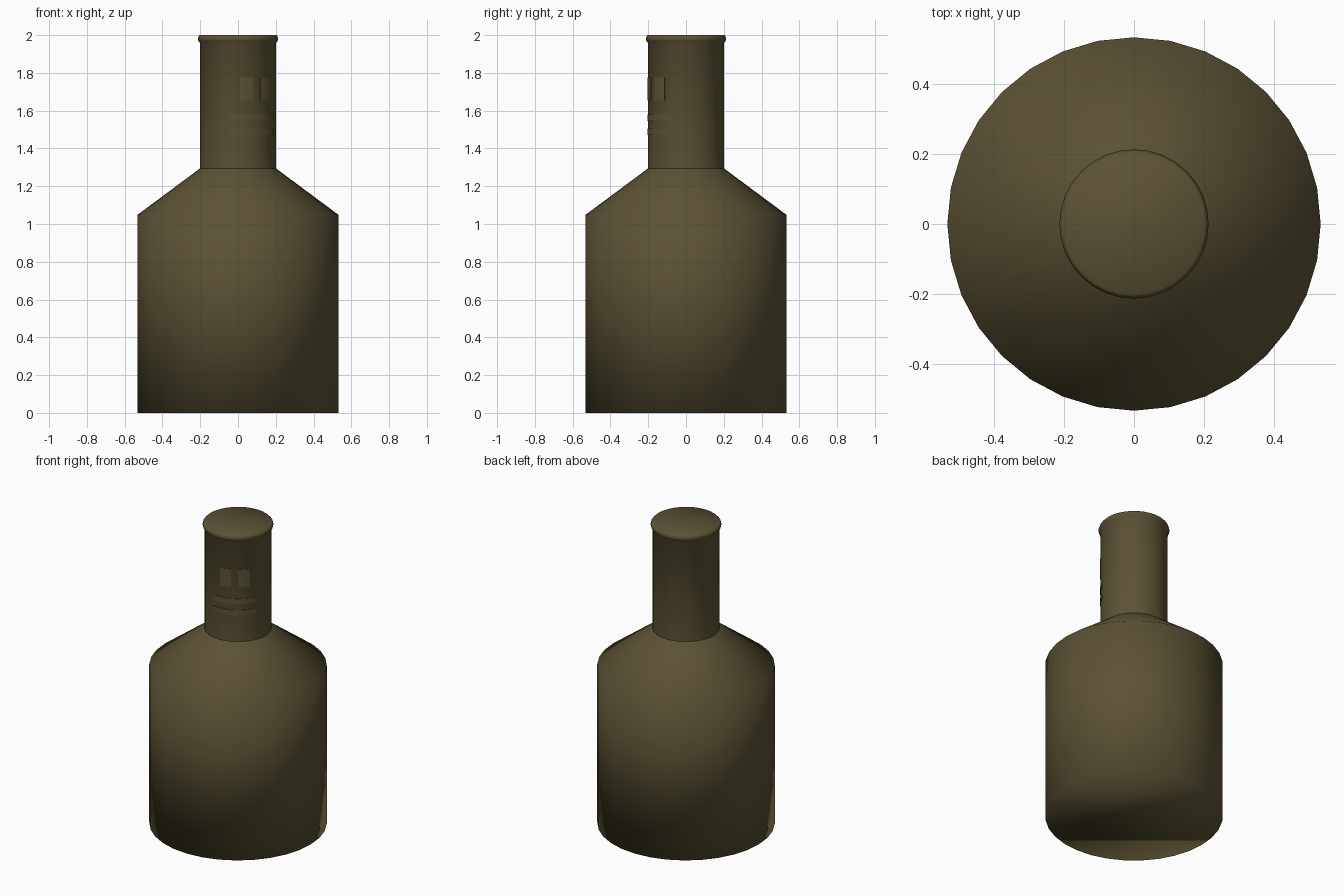
import bpy, bmesh
from math import sin, cos, pi, radians

if "Cube" in bpy.data.objects:
    bpy.data.objects.remove(bpy.data.objects["Cube"])

SIDES = 32
glass = bpy.data.materials.new("dark_olive_glass")
glass.diffuse_color = (0.105, 0.085, 0.035, 1)
glass.use_nodes = True
glass.node_tree.nodes["Principled BSDF"].inputs["Base Color"].default_value = glass.diffuse_color


def finish(name, bm, sharp=None):
    bmesh.ops.recalc_face_normals(bm, faces=bm.faces[:])
    mesh = bpy.data.meshes.new(name)
    bm.to_mesh(mesh)
    bm.free()
    mesh.materials.append(glass)
    obj = bpy.data.objects.new(name, mesh)
    bpy.context.collection.objects.link(obj)
    bpy.ops.object.select_all(action='DESELECT')
    obj.select_set(True)
    bpy.context.view_layer.objects.active = obj
    if sharp is None:
        bpy.ops.object.shade_smooth()
    else:
        bpy.ops.object.shade_smooth_by_angle(angle=radians(sharp))
    return obj


def lathe(name, profile, cap_bottom=False, cap_top=False):
    bm = bmesh.new()
    rings = [[bm.verts.new((r * cos(2 * pi * i / SIDES), r * sin(2 * pi * i / SIDES), z))
              for i in range(SIDES)] for r, z in profile]
    for a, b in zip(rings, rings[1:]):
        for i in range(SIDES):
            j = (i + 1) % SIDES
            bm.faces.new((a[i], a[j], b[j], b[i]))
    if cap_bottom:
        bm.faces.new(rings[0][::-1])
    if cap_top:
        bm.faces.new(rings[-1])
    return finish(name, bm)


def curved_pad(name, a0, a1, z0, z1, steps, r_in=0.19, r_out=0.2045):
    # thin raised patch wrapped around the neck
    bm = bmesh.new()
    loops = []
    for k in range(steps + 1):
        a = radians(a0 + (a1 - a0) * k / steps)
        loops.append([bm.verts.new((r * cos(a), r * sin(a), z))
                      for r, z in ((r_in, z0), (r_out, z0), (r_out, z1), (r_in, z1))])
    for p, q in zip(loops, loops[1:]):
        for i in range(4):
            j = (i + 1) % 4
            bm.faces.new((p[i], p[j], q[j], q[i]))
    bm.faces.new(loops[0])
    bm.faces.new(loops[-1])
    return finish(name, bm, 30)


# body with sloped shoulder
lathe("body", [(0.533, 0), (0.533, 1.048), (0.2, 1.295)], cap_bottom=True)

# neck with rounded lip and closed mouth
lathe("neck", [(0.201, 1.28), (0.201, 1.958), (0.209, 1.967), (0.213, 1.98),
               (0.209, 1.993), (0.202, 2.0)], cap_top=True)

# two bands on the front right of the neck
for n, z in enumerate((1.47, 1.545)):
    curved_pad(f"neck_band_{n + 1}", -101, -23, z, z + 0.035, 12)

# two small upright panels above the bands
for n, a in enumerate((-87, -54)):
    curved_pad(f"neck_panel_{n + 1}", a, a + 20, 1.655, 1.775, 4)
